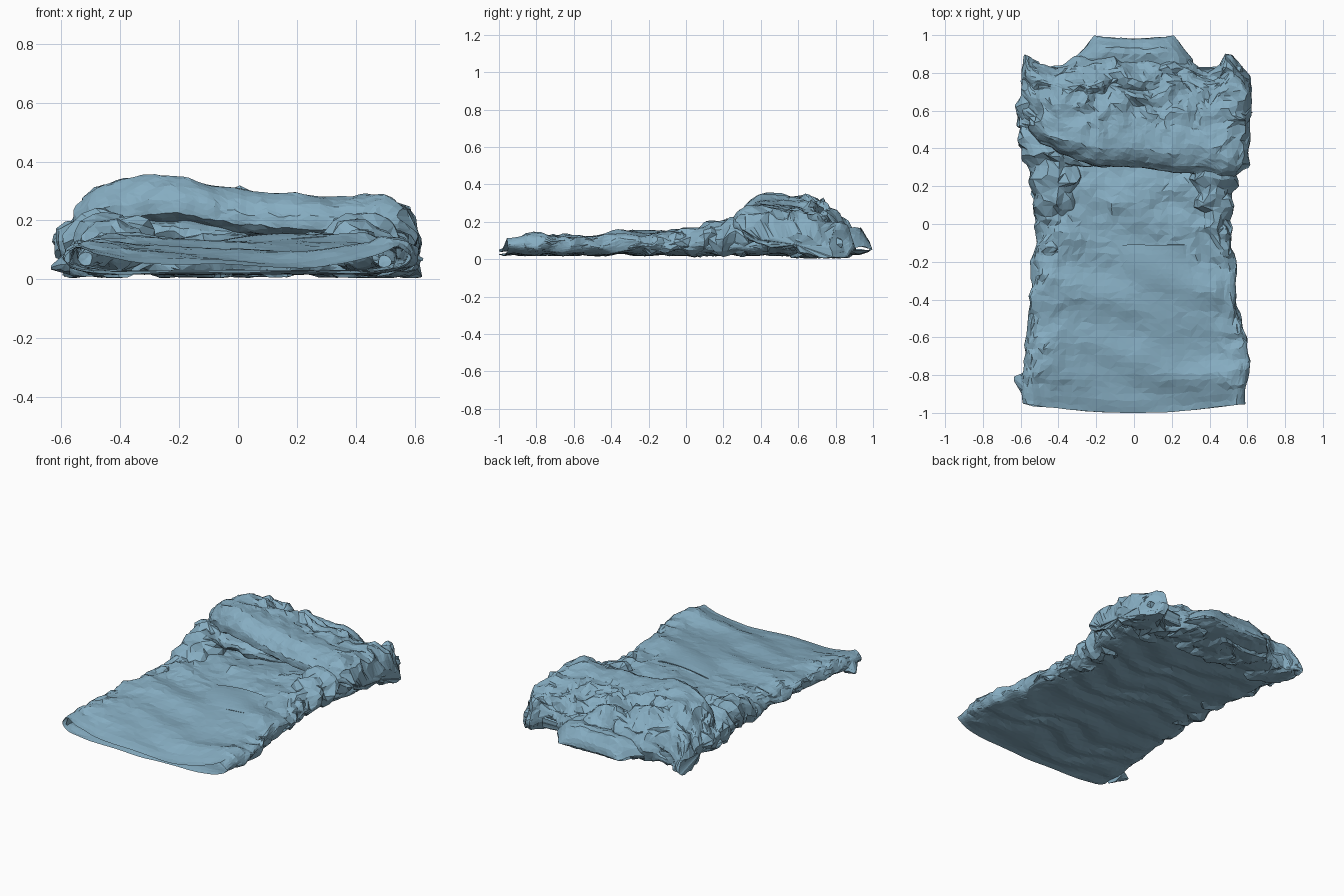
import bpy, bmesh, math, random
from mathutils import Vector, noise

if "Cube" in bpy.data.objects:
    bpy.data.objects.remove(bpy.data.objects["Cube"])

random.seed(4)

# Soft blue cloth
BLUE = bpy.data.materials.new("blue_cloth")
BLUE.diffuse_color = (0.24, 0.42, 0.54, 1)
BLUE.use_nodes = True
BLUE.node_tree.nodes["Principled BSDF"].inputs["Base Color"].default_value = BLUE.diffuse_color


def lerp_table(table, x):
    """Smooth interpolation through (x, value) pairs."""
    if x <= table[0][0]:
        return table[0][1]
    for (a, va), (b, vb) in zip(table, table[1:]):
        if x <= b:
            t = (x - a) / (b - a)
            return va + (vb - va) * (t * t * (3 - 2 * t) * 0.5 + t * 0.5)
    return table[-1][1]


def path_point(pts, t):
    """Point at 0..1 along a polyline of equal-weight segments."""
    f = min(max(t, 0), 1) * (len(pts) - 1)
    i = min(int(f), len(pts) - 2)
    return Vector(pts[i]).lerp(Vector(pts[i + 1]), f - i)


def crumple(p, amp, seed=0.0):
    """Creased cloth displacement: broad lumps plus sharp wrinkles."""
    o = Vector((seed, seed * 1.7, seed * 0.6))
    v = noise.noise_vector(p * 6 + o) * amp
    v += noise.noise_vector(p * 15 + o) * amp * 0.8
    v.z += (0.35 - abs(noise.noise(p * 11 + o))) * amp * 1.2
    return v


def cloth(name, func, nu, nv, wrap=True, caps=(False, False), jitter=0.25):
    """Flat-shaded triangle sheet or tube from func(u, v); u wraps if asked."""
    bm = bmesh.new()
    rows = []
    for j in range(nv + 1):
        row = []
        for i in range(nu if wrap else nu + 1):
            edge = j in (0, nv) or (not wrap and i in (0, nu))
            k = 0 if edge else jitter
            p = func((i + random.uniform(-k, k)) / nu, (j + random.uniform(-k, k)) / nv)
            p.z = max(p.z, 0.004 + 0.01 * abs(noise.noise(p * 9)))
            p.y = min(max(p.y, -1), 1)
            row.append(bm.verts.new(p))
        rows.append(row)
    n = nu if wrap else nu + 1
    for j in range(nv):
        for i in range(nu):
            a, b = rows[j][i], rows[j][(i + 1) % n]
            c, d = rows[j + 1][(i + 1) % n], rows[j + 1][i]
            if random.random() < 0.5:
                bm.faces.new((a, b, c)); bm.faces.new((a, c, d))
            else:
                bm.faces.new((a, b, d)); bm.faces.new((b, c, d))
    for cap, row in zip(caps, (rows[0], rows[-1])):
        if cap:
            mid = bm.verts.new(sum((v.co for v in row), Vector()) / len(row))
            for i in range(n):
                bm.faces.new((row[i], row[(i + 1) % n], mid))
    bmesh.ops.recalc_face_normals(bm, faces=bm.faces)
    me = bpy.data.meshes.new(name)
    bm.to_mesh(me)
    bm.free()
    me.materials.append(BLUE)
    ob = bpy.data.objects.new(name, me)
    bpy.context.collection.objects.link(ob)
    return ob


# Outline and height of the flattened torso along y
LEFT = [(-1, .595), (-.86, .60), (-.7, .58), (-.4, .555), (-.2, .525), (0, .505), (.2, .53), (.4, .55), (.8, .56)]
RIGHT = [(-1, .59), (-.7, .605), (-.4, .565), (-.2, .53), (0, .505), (.2, .52), (.4, .56), (.8, .58)]
TOP = [(-1, .045), (-.92, .065), (-.8, .09), (-.6, .10), (-.35, .125), (-.2, .125), (0, .13), (.2, .14), (.35, .12), (.8, .08)]


def torso_top(x, y):
    side = min(abs(x) / 0.55, 1)
    hem = max(0, (-.6 - y) / .4)
    z = lerp_table(TOP, y) + (0.035 + .055 * hem) * side ** (2 + 2 * hem)
    z += 0.005 * math.sin(y * 24 + 3 * x + 2 * math.sin(x * 4))
    return z + 0.018 * noise.noise(Vector((x * 2.5, y * 4, 3)))


def torso(u, v):
    y = -1 + 1.82 * v
    up = u < 0.5
    t = (4 * u - 1) if up else (3 - 4 * u)
    s = math.sin(t * math.pi / 2)
    w = lerp_table(LEFT if s < 0 else RIGHT, y)
    x = w * s
    round_off = max(0, 1 - abs(s) ** 8) ** 0.5
    top = torso_top(x, y)
    mid = min(0.07, top * .6)
    z = mid + (top - mid) * round_off if up else mid - (mid - 0.016) * round_off
    y2 = y + 0.05 * s * s * max(0, 1 - v * 5)
    rough = 0.004 + 0.026 * abs(s) ** 4 + (0.007 if y > -.2 and up else 0)
    if v < 0.06:
        rough *= 0.35
    p = Vector((x, y2, z))
    d = crumple(p, rough)
    if not up:
        d.z = d.z * 0.3 + 0.008 * (1 + math.sin(y * 32 + 4 * noise.noise(p * 3))) * (1 - s * s * .5)
    return p + d


cloth("torso", torso, 84, 54, caps=(False, True))

# Big folded-over bundle at the shoulders, with an overhanging front lip
HEIGHT = [(-.6, .13), (-.54, .24), (-.48, .32), (-.3, .36), (-.17, .35), (0, .305), (.3, .28), (.48, .28), (.56, .24), (.62, .11)]
LIP = [(-.6, .5), (-.5, .42), (-.35, .36), (-.2, .315), (0, .30), (.3, .27), (.5, .25), (.58, .3), (.62, .4)]
BACK = [(-.6, .89), (-.53, .86), (-.42, .84), (-.3, .87), (0, .89), (.25, .89), (.4, .81), (.5, .90), (.62, .80)]
SECTION = [(.5, .5), (.3, .5), (.1, .53), (0, .62), (.0, .75), (.06, .88), (.16, .98), (.3, .97), (.42, .94),
           (.55, .95), (.66, .9), (.76, .82), (.86, .7), (.94, .55), (.99, .38), (1, .2), (.95, .06), (.7, .05),
           (.55, .05), (.5, .25), (.5, .5)]


def bundle(u, v):
    x = -.59 + 1.2 * v
    h, lip, back = (lerp_table(t, x) for t in (HEIGHT, LIP, BACK))
    q = path_point(SECTION, u)
    y, z = lip + (back - lip) * q.x, h * q.y
    p = Vector((x, y, z))
    rear = min(max((q.x - .35) / .25, 0), 1)
    edge = min(max((abs(x) - .38) / .15, 0), 1)
    d = crumple(p, 0.012 + 0.02 * max(rear, edge), 5)
    d.z -= 0.008 * rear
    ruffle = 0.016 * rear * math.sin(y * 38 + 9 * noise.noise(p * 3))
    return p + d + Vector((0, 0, ruffle if q.y > .3 else 0))


cloth("folded_shoulders", bundle, 60, 50, caps=(True, True))


# Inner fold showing beneath the lip on the left half
def inner_fold(u, v):
    x = -.52 + .6 * v
    a = u * 2 * math.pi
    r = math.sin(math.pi * min(max(v, .04), .97)) ** .5
    p = Vector((x, .42 + .12 * r * math.cos(a), .17 - .04 * v + .055 * r * math.sin(a)))
    return p + crumple(p, 0.016, 9)


cloth("inner_fold", inner_fold, 16, 24, caps=(True, True))

# Crumpled sleeves tucked along both sides, slanting outwards to the front
SLEEVE = [(.50, .78, .10), (.51, .60, .12), (.48, .42, .125), (.43, .28, .12), (.42, .12, .105),
          (.435, -.05, .085), (.48, -.22, .075), (.51, -.38, .065)]
WIDTH = [(0, .07), (.15, .10), (.45, .13), (.6, .10), (.72, .075), (.85, .055), (1, .025)]

for side, label in ((-1, "left"), (1, "right")):
    def sleeve(u, v):
        c = path_point(SLEEVE, v)
        r = lerp_table(WIDTH, v)
        a = u * 2 * math.pi
        fold = 1 + 0.12 * math.sin(v * 55 + 2 * math.sin(a))
        p = Vector((side * (c.x + r * fold * math.cos(a)), c.y, c.z + 0.72 * r * fold * math.sin(a)))
        return p + crumple(p, 0.026, 12 + side)
    cloth(label + "_sleeve", sleeve, 18, 32, caps=(True, True))

# Collar standing out past the shoulders, its ends pinched closed
COLLAR = [(.80, .15), (.87, .16), (.92, .165), (.96, .14), (.99, .10), (1.0, .06), (.985, .035), (.92, .025), (.82, .02)]


def collar(u, v):
    q = path_point(COLLAR, u)
    s = 2 * v - 1
    w = .32 - .11 * min(max((q.x - .87) / .13, 0), 1)
    z = .05 + (q.y - .05) * (1 - .9 * abs(s) ** 5)
    p = Vector((w * s, q.x - .014 * (1 - s * s) * (q.x > .95), z))
    return p + crumple(p, 0.012 if q.x < .96 else .002, 20)


cloth("collar", collar, 14, 18, wrap=False)


# Front pocket: a raised patch with a slit along its top edge
def pocket(u, v):
    y = -.37 + .26 * v
    x0, x1 = -.05 - .05 * v, .35 - .07 * v
    x = x0 + (x1 - x0) * u
    lift = -.004 + 0.03 * min(v * 1.2, 1) * math.sin(math.pi * u) ** .7
    return Vector((x, y, torso_top(x, y) + lift + .004 * noise.noise(Vector((x * 9, y * 9, 1)))))


ob = cloth("front_pocket", pocket, 14, 10, wrap=False)
solid = ob.modifiers.new("thickness", 'SOLIDIFY')
solid.thickness = 0.006
solid.offset = 0


# Small pulled corner at the left hem
def hem_corner(u, v):
    a = u * 2 * math.pi
    r = 1 - .85 * v
    return Vector((-.57 - .065 * v, -.86 + .04 * v + .08 * r * math.cos(a), .06 - .02 * v + .045 * r * math.sin(a)))


cloth("hem_corner", hem_corner, 8, 4, caps=(True, True))
